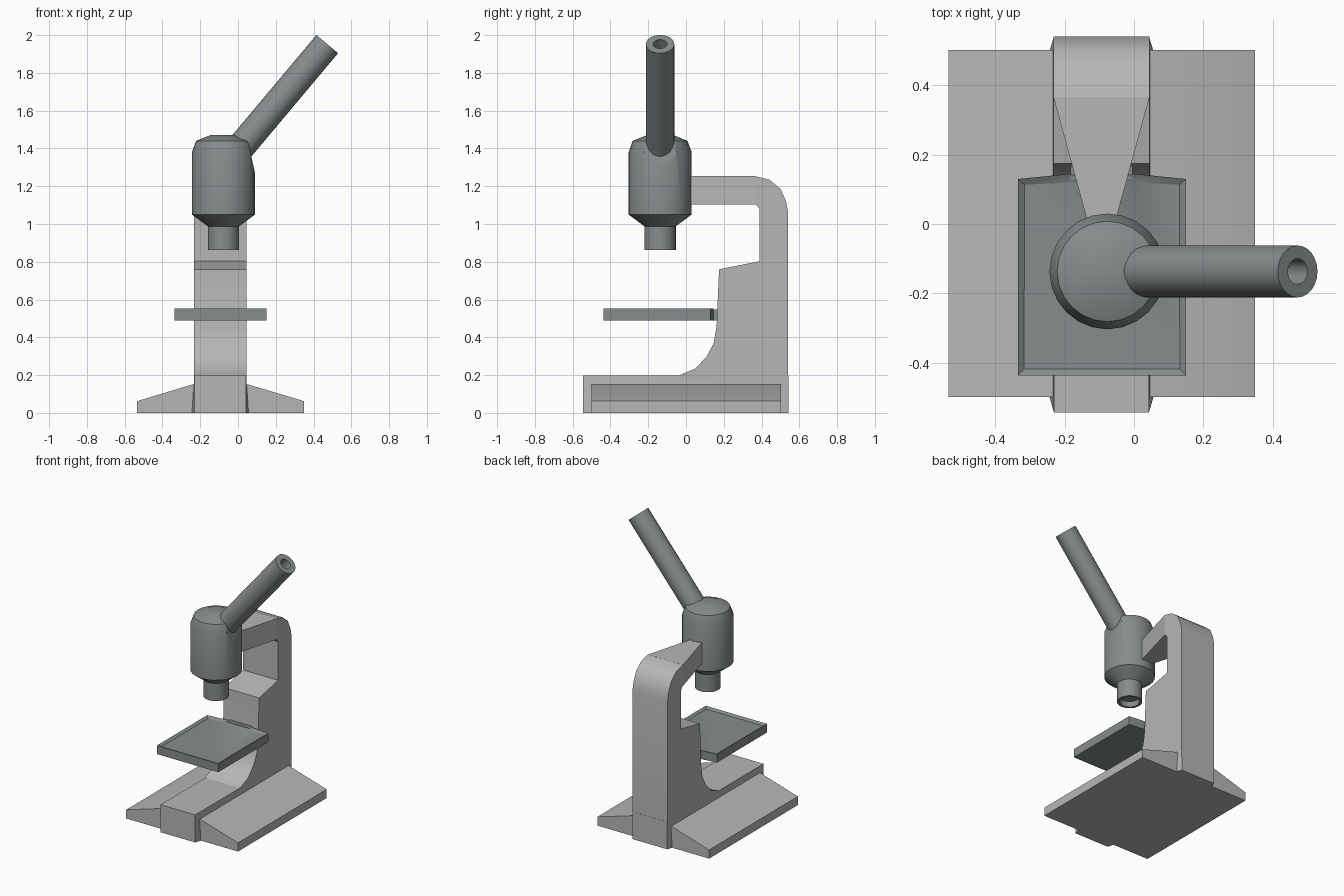
import bpy, bmesh, math
from mathutils import Vector, Matrix

if "Cube" in bpy.data.objects:
    bpy.data.objects.remove(bpy.data.objects["Cube"])

CX = -0.094            # centre line of base and arm
HX, HY = -0.077, -0.137  # axis of the optical head


def material(name, rgb):
    m = bpy.data.materials.new(name)
    m.diffuse_color = (*rgb, 1)
    m.use_nodes = True
    m.node_tree.nodes["Principled BSDF"].inputs["Base Color"].default_value = m.diffuse_color
    return m


LIGHT = material("light grey", (0.47, 0.47, 0.47))
DARK = material("dark grey", (0.24, 0.265, 0.265))


def finish(name, bm, mat, angle=30):
    bmesh.ops.recalc_face_normals(bm, faces=bm.faces)
    me = bpy.data.meshes.new(name)
    bm.to_mesh(me)
    bm.free()
    me.materials.append(mat)
    ob = bpy.data.objects.new(name, me)
    bpy.context.collection.objects.link(ob)
    bpy.ops.object.select_all(action='DESELECT')
    ob.select_set(True)
    bpy.context.view_layer.objects.active = ob
    bpy.ops.object.shade_smooth_by_angle(angle=math.radians(angle))
    return ob


def prism(pts, axis, lo, hi):
    """Extrude a 2D profile along x, y or z."""
    bm = bmesh.new()
    place = {'x': lambda a, b: (lo, a, b), 'y': lambda a, b: (a, lo, b),
             'z': lambda a, b: (a, b, lo)}[axis]
    f = bm.faces.new([bm.verts.new(place(*p)) for p in pts])
    ext = bmesh.ops.extrude_face_region(bm, geom=[f], use_keep_orig=True)
    d = Vector([(hi - lo) * (axis == a) for a in 'xyz'])
    bmesh.ops.translate(bm, vec=d, verts=[v for v in ext['geom'] if isinstance(v, bmesh.types.BMVert)])
    return bm


def lathe(profile, sides):
    """Spin an (r, z) profile around z, closing at r = 0."""
    bm = bmesh.new()
    vs = [bm.verts.new((r, 0, z)) for r, z in profile]
    es = [bm.edges.new(p) for p in zip(vs, vs[1:])]
    bmesh.ops.spin(bm, geom=vs + es, cent=(0, 0, 0), axis=(0, 0, 1),
                   angle=math.tau, steps=sides, use_merge=True)
    bmesh.ops.remove_doubles(bm, verts=bm.verts, dist=1e-5)
    return bm


# base wings
finish("base_wings", prism([(-0.535, 0), (0.35, 0), (0.35, 0.062), (0.055, 0.15),
                            (-0.243, 0.15), (-0.535, 0.062)], 'y', -0.5, 0.503), LIGHT)

# raised ridge along the middle of the base, narrower at its ends and top
plan = [(CX + sx * w, y) for sx, w, y in
        [(-1, 0.137, -0.545), (1, 0.137, -0.545), (1, 0.15, -0.5), (1, 0.15, 0.5),
         (1, 0.137, 0.542), (-1, 0.137, 0.542), (-1, 0.15, 0.5), (-1, 0.15, -0.5)]]
bm = prism(plan, 'z', 0, 0.197)
for v in bm.verts:
    if v.co.z > 0.1:
        v.co.x = CX + max(-0.137, min(0.137, v.co.x - CX))
finish("base_ridge", bm, LIGHT, 20)

# column with curved foot, shelf and rounded shoulder
finish("column", prism([(-0.04, 0.1), (-0.04, 0.197), (0.05, 0.235), (0.11, 0.3), (0.147, 0.37),
                        (0.162, 0.46), (0.175, 0.76), (0.39, 0.803), (0.39, 1.08), (0.37, 1.103),
                        (0.365, 1.103), (0.365, 1.253), (0.44, 1.235), (0.50, 1.187),
                        (0.53, 1.12), (0.541, 1.06), (0.541, 0.1)],
                       'x', CX - 0.139, CX + 0.139), LIGHT)

# tapered arm holding the head
finish("arm", prism([(CX - 0.139, 0.367), (CX + 0.139, 0.367), (CX + 0.03, -0.03),
                     (CX - 0.03, -0.03)], 'z', 1.103, 1.253), LIGHT)

# stage plate with shallow recess in its top
bm = prism([(-0.335, -0.437), (0.15, -0.437), (0.15, 0.13), (0.0, 0.145),
            (-0.185, 0.145), (-0.335, 0.13)], 'z', 0.49, 0.552)
top = [f for f in bm.faces if f.calc_center_median().z > 0.551]
bmesh.ops.inset_region(bm, faces=top, thickness=0.025)
bmesh.ops.translate(bm, vec=(0, 0, -0.013), verts=top[0].verts)
finish("stage", bm, DARK)
finish("stage_bracket", prism([(CX - 0.09, 0.13), (CX + 0.09, 0.13), (CX + 0.09, 0.18),
                               (CX - 0.09, 0.18)], 'z', 0.49, 0.548), DARK)

# optical head with hollow lens barrel, trimmed where the eyepiece tube leaves
bm = lathe([(0, 0.90), (0.062, 0.90), (0.066, 0.862), (0.083, 0.862), (0.083, 0.988),
            (0.167, 1.05), (0.167, 1.38), (0.145, 1.44), (0.066, 1.472), (0, 1.472)], 24)
bmesh.ops.translate(bm, vec=(HX, HY, 0), verts=bm.verts)
cut = bmesh.ops.bisect_plane(bm, geom=bm.verts[:] + bm.edges[:] + bm.faces[:],
                             plane_co=(0.09, HY, 1.27), plane_no=(0.976, 0, 0.217),
                             clear_outer=True)
bmesh.ops.holes_fill(bm, edges=[e for e in bm.edges if e.is_boundary])
finish("head", bm, DARK, 35)

# slanted eyepiece tube with a bored end
end, start = Vector((0.4725, HY, 1.9525)), Vector((-0.04, HY, 1.342))
axis = end - start
n = axis.length
bm = lathe([(0, 0), (0.075, 0), (0.075, n), (0.037, n), (0.037, n - 0.1), (0, n - 0.1)], 24)
rot = axis.to_track_quat('Z', 'Y').to_matrix().to_4x4()
bmesh.ops.transform(bm, matrix=Matrix.Translation(start) @ rot, verts=bm.verts)
finish("eyepiece_tube", bm, DARK, 35)
